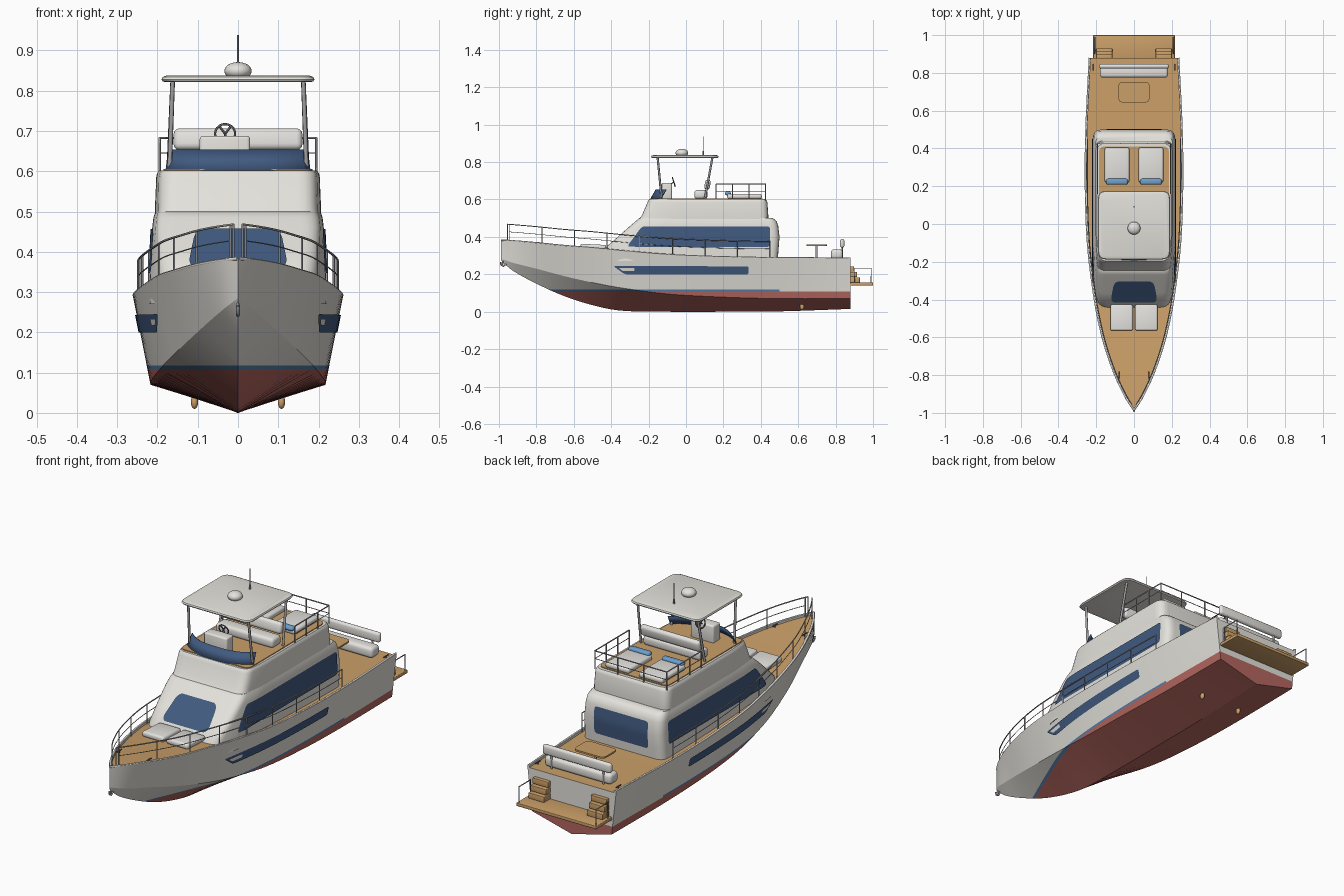
import bpy, bmesh, math
from mathutils import Vector
from mathutils.bvhtree import BVHTree

if "Cube" in bpy.data.objects:
    bpy.data.objects.remove(bpy.data.objects["Cube"])

COLOURS = {"white": (.78, .76, .71), "cushion": (.77, .76, .73), "teak": (.60, .35, .14),
           "glass": (.052, .102, .215), "red": (.46, .135, .115), "stripe_blue": (.09, .22, .43),
           "pillow_blue": (.15, .35, .62), "metal": (.13, .13, .15), "steel": (.38, .38, .40)}
MATS = {}
for key, c in COLOURS.items():
    MATS[key] = bpy.data.materials.new(key)
    MATS[key].diffuse_color = (*c, 1)


def finish(name, bm, mats, angle=35):
    me = bpy.data.meshes.new(name)
    bm.to_mesh(me)
    bm.free()
    for m in mats.split():
        me.materials.append(MATS[m])
    me.shade_smooth()
    me.set_sharp_from_angle(angle=math.radians(angle))
    ob = bpy.data.objects.new(name, me)
    bpy.context.collection.objects.link(ob)
    return ob


def box(name, xs, ys, zs, mat, bevel=0.0, tilt=0.0):
    bm = bmesh.new()
    bmesh.ops.create_cube(bm, size=1)
    for v in bm.verts:
        v.co = [v.co[i] * abs(r[1] - r[0]) for i, r in enumerate((xs, ys, zs))]
    if bevel:
        bmesh.ops.bevel(bm, geom=bm.edges[:], offset=bevel, segments=3, profile=.5, affect='EDGES')
    ob = finish(name, bm, mat, 50)
    ob.location = [(r[0] + r[1]) / 2 for r in (xs, ys, zs)]
    ob.rotation_euler.x = tilt
    return ob


def tubes(name, paths, r, mat="steel"):
    cu = bpy.data.curves.new(name, 'CURVE')
    cu.dimensions, cu.bevel_depth, cu.bevel_resolution, cu.use_fill_caps = '3D', r, 1, True
    for p in paths:
        s = cu.splines.new('POLY')
        s.points.add(len(p) - 1)
        for q, co in zip(s.points, p):
            q.co = (*co, 1)
    cu.materials.append(MATS[mat])
    ob = bpy.data.objects.new(name, cu)
    bpy.context.collection.objects.link(ob)
    bpy.ops.object.select_all(action='DESELECT')
    ob.select_set(True)
    bpy.context.view_layer.objects.active = ob
    bpy.ops.object.convert(target='MESH')
    return bpy.context.object


def sphere(name, loc, scale, mat):
    bm = bmesh.new()
    bmesh.ops.create_uvsphere(bm, u_segments=24, v_segments=12, radius=1)
    for v in bm.verts:
        v.co = [v.co[i] * scale[i] + loc[i] for i in range(3)]
    finish(name, bm, mat)


def loft(bm, rings):
    vs = [[bm.verts.new(p) for p in r] for r in rings]
    n, bands = len(rings[0]), []
    for a, b in zip(vs, vs[1:]):
        for i in range(n):
            bands.append((bm.faces.new((a[i], a[(i + 1) % n], b[(i + 1) % n], b[i])), i))
    bm.faces.new(vs[0])
    bm.faces.new(vs[-1])
    return bands


def rounded(corners, r, z, steps=5):
    """Outline with each corner replaced by a short curve."""
    out, pts = [], [Vector(c) for c in corners]
    for i, p in enumerate(pts):
        a, b = pts[i - 1] - p, pts[(i + 1) % len(pts)] - p
        s, e = p + a.normalized() * r, p + b.normalized() * r
        for k in range(steps + 1):
            t = k / steps
            q = s * (1 - t) ** 2 + p * 2 * t * (1 - t) + e * t * t
            out.append((q.x, q.y, z))
    return out


# Hull stations: y, keel z, chine x, chine z, sheer x, sheer z
ST = [(-.99, .275, 0, .285, 0, .385), (-.93, .222, .029, .263, .042, .381), (-.8, .15, .068, .23, .105, .37),
      (-.65, .083, .112, .19, .158, .355), (-.5, .035, .148, .156, .195, .343), (-.35, .006, .177, .128, .221, .328),
      (-.1, 0, .205, .095, .25, .307), (.2, 0, .217, .078, .261, .295), (.5, .002, .217, .07, .258, .29),
      (.88, .015, .215, .07, .24, .288)]


def station(y):
    i = max(k for k in range(len(ST) - 1) if ST[k][0] <= y + 1e-6)
    a, b = ST[i], ST[i + 1]
    p, n = ST[max(i - 1, 0)], ST[min(i + 2, len(ST) - 1)]
    h = b[0] - a[0]
    t = (y - a[0]) / h
    res = []
    for k in range(1, 6):
        m0 = (b[k] - p[k]) / (b[0] - p[0]) * h
        m1 = (n[k] - a[k]) / (n[0] - a[0]) * h
        res.append((2*t**3 - 3*t*t + 1)*a[k] + (t**3 - 2*t*t + t)*m0 + (3*t*t - 2*t**3)*b[k] + (t**3 - t*t)*m1)
    return res


def sheer(y, inset=0, up=0):
    s = station(y)
    return (max(s[3] - inset, 0), y, s[4] + up)


rings = []
for k in range(49):
    y = -.99 + 1.87 * (k / 48) ** 1.25
    kz, cx, cz, sx, sz = station(y)
    ix = max(sx - .012, 0)
    half = [(cx, cz), ((cx + sx) / 2, (cz + sz) / 2), (sx, sz), (ix, sz), (ix, sz - .01)]
    sec = [(0, kz)] + half + [(0, sz - .01)] + [(-x, z) for x, z in reversed(half)]
    rings.append([(x, y, z) for x, z in sec])
bm = bmesh.new()
for f, i in loft(bm, rings):
    f.material_index = 1 if i in (5, 6) else 0
bmesh.ops.remove_doubles(bm, verts=bm.verts, dist=1e-5)
for z in (.109, .118):
    bmesh.ops.bisect_plane(bm, geom=bm.verts[:] + bm.edges[:] + bm.faces[:], plane_co=(0, 0, z), plane_no=(0, 0, 1))
for f in bm.faces:
    c = f.calc_center_median()
    if c.z < .118:
        f.material_index = 2 if c.z < .109 else 3 if c.y < .5 else 0
bmesh.ops.recalc_face_normals(bm, faces=bm.faces)
hull = finish("hull", bm, "white teak red stripe_blue", 9)


# Deckhouse and flybridge base: z, front y, back y, half width, front half width
def house(name, levels, r):
    bm = bmesh.new()
    loft(bm, [rounded([(-wf, f), (wf, f), (w, f + .13), (w, b), (-w, b), (-w, f + .13)], r, z)
              for z, f, b, w, wf in levels])
    bmesh.ops.recalc_face_normals(bm, faces=bm.faces)
    return finish(name, bm, "white", 40)


cabin = house("cabin", [(.27, -.45, .49, .22, .182), (.335, -.44, .495, .219, .184), (.4, -.365, .5, .216, .195),
                        (.46, -.297, .493, .213, .2), (.485, -.268, .484, .21, .198), (.5, -.25, .465, .205, .194)], .045)
house("flybridge_base", [(.495, -.25, .44, .206, .194), (.515, -.236, .44, .206, .194), (.585, -.206, .435, .203, .193),
                         (.595, -.202, .432, .201, .191), (.602, -.196, .426, .196, .187)], .045)
bm = bmesh.new()
loft(bm, [rounded([(-.185, -.185), (.185, -.185), (.185, .41), (-.185, .41)], .03, z) for z in (.598, .606)])
bmesh.ops.recalc_face_normals(bm, faces=bm.faces)
finish("flybridge_floor", bm, "teak")


def plate(name, target, view, quad, r, mat="glass", lift=.004):
    """Thin plate with rounded corners laid on the target surface."""
    me = target.data
    tree = BVHTree.FromPolygons([v.co for v in me.vertices], [p.vertices[:] for p in me.polygons])
    d = Vector({"right": (-1, 0, 0), "left": (1, 0, 0), "front": (0, 1, 0), "back": (0, -1, 0)}[view])
    bl, br, tr, tl = [Vector(q) for q in quad]
    length, height = (br - bl).length, (tl.y - bl.y)
    bm, cols = bmesh.new(), []
    for i in range(37):
        u = (1 - math.cos(math.pi * i / 36)) / 2
        e = max(r - min(u, 1 - u) * length, 0)
        trim = (r - math.sqrt(max(r * r - e * e, 0))) / height
        col = []
        for j in range(9):
            v = trim + (1 - 2 * trim) * j / 8
            p = (bl.lerp(br, u)).lerp(tl.lerp(tr, u), v)
            o = Vector((0, p.x, p.y)) if d.x else Vector((p.x, 0, p.y))
            hit = tree.ray_cast(o - d * 2, d)
            col.append(bm.verts.new(hit[0] + hit[1].normalized() * lift))
        cols.append(col)
    for a, b in zip(cols, cols[1:]):
        for j in range(8):
            f = bm.faces.new((a[j], b[j], b[j + 1], a[j + 1]))
            f.normal_update()
            if f.normal.dot(d) > 0:
                f.normal_flip()
    finish(name, bm, mat)


for side in ("right", "left"):
    plate("cabin_window_" + side, cabin, side, [(-.315, .347), (.45, .347), (.45, .456), (-.235, .456)], .015)
    plate("hull_window_" + side, hull, side, [(-.325, .2), (.335, .2), (.335, .243), (-.39, .246)], .01)
    plate("hull_window_inset_" + side, hull, side, [(-.335, .218), (-.275, .218), (-.275, .235), (-.36, .235)],
          .005, "white", .0065)
plate("windshield", cabin, "front", [(-.125, .358), (.125, .358), (.105, .455), (-.105, .455)], .025)
plate("rear_window", cabin, "back", [(-.145, .325), (.145, .325), (.145, .455), (-.145, .455)], .015)

# Flybridge windscreen
bm = bmesh.new()
rows = []
for z, dy, k in ((.602, 0, 1), (.654, .03, .965)):
    rows.append([bm.verts.new((.18 * t / 12 * k, -.192 + .055 * abs(t / 12) ** 3 + dy, z)) for t in range(-12, 13)])
for i in range(24):
    bm.faces.new((rows[0][i], rows[0][i + 1], rows[1][i + 1], rows[1][i]))
ws = finish("flybridge_windscreen", bm, "glass")
ws.modifiers.new("thickness", 'SOLIDIFY').thickness = .005

# Flybridge furniture
box("helm_console", (-.095, .03), (-.13, -.075), (.6, .688), "white", .008)
ring = [(-.032 + .025 * math.cos(a * math.pi / 10), -.065 - .3 * .025 * math.sin(a * math.pi / 10),
         .693 + .024 * math.sin(a * math.pi / 10)) for a in range(21)]
hub = (-.032, -.065, .693)
tubes("steering_wheel", [ring, [hub, (-.032, -.085, .68)]] + [[hub, ring[i]] for i in (3, 7, 15)], .003, "metal")
box("helm_seat", (-.155, .155), (.045, .115), (.604, .65), "cushion", .014)
box("helm_backrest", (-.16, .16), (.1, .13), (.652, .707), "cushion", .0145, -.2)
for s, n in ((1, "right"), (-1, "left")):
    box("sun_lounger_" + n, (s * .025, s * .155), (.22, .405), (.604, .63), "cushion", .01)
    box("lounger_pillow_" + n, (s * .033, s * .147), (.208, .24), (.622, .643), "pillow_blue", .01)
    box("bow_sunpad_" + n, (s * .006, s * .125), (-.565, -.427), (.333, .36), "cushion", .01, -.05)
    tubes("hardtop_posts_" + n, [[(s * .17, -.13, .6), (s * .162, -.152, .828)],
                                 [(s * .172, .1, .6), (s * .162, .142, .828)]], .006)
    # Bow and side rails
    ys = [-.945 + 1.395 * i / 40 for i in range(41)]
    top = [sheer(y, .014, .085) for y in ys]
    paths = [[(s * .011, -.955, .468)] + [(s * x, y, z) for x, y, z in top] + [(s * .246, .45, .285)]]
    for i in range(0, 41, 5):
        x, y, z = top[i]
        paths.append([(s * x, y, z - .095), (s * x, y, z)])
    paths.append([(s * .011, -.955, .375), (s * .011, -.955, .468)])
    tubes("deck_rail_" + n, paths, .0028)
    tubes("deck_mid_rail_" + n, [[(s * x, y, z) for x, y, z in [sheer(y, .014, .045) for y in ys]]], .0016)
    # Rub rail along the sheer
    tubes("gunwale_" + n, [[(s * x, y, z) for x, y, z in
                            [sheer(-.985 + 1.865 * i / 60, .005, -.002) for i in range(61)]]], .005, "white")
    # Stern steps, platform rail, cleats and propellers
    for k in range(3):
        box(f"stern_step_{n}_{k}", (s * .115, s * .2), (.875, .93 - .016 * k), (.155 + .03 * k, .183 + .03 * k), "teak", .003)
    x = s * .208
    tubes("platform_rail_" + n, [[(x, .9, .155), (x, .9, .232), (x, .99, .232), (x, .99, .155)]], .003)
    for y in (-.8, .83):
        cx = s * (station(y)[3] - .025)
        z = station(y)[4]
        tubes(f"cleat_{n}_{y}", [[(cx, y - .018, z), (cx, y + .018, z)], [(cx, y, z - .012), (cx, y, z)]], .003, "metal")
    sphere("propeller_" + n, (s * .108, .62, .027), (.009, .012, .017), "teak")

# Flybridge rail around the stern
w, f, b = .194, .16, .425
paths = [[(-w, f, z), (-w, b, z), (w, b, z), (w, f, z)] for z in (.645, .683)]
posts = [(s * w, f + (b - f) * i / 3) for s in (-1, 1) for i in range(4)] + [(-.07, b), (.07, b)]
tubes("flybridge_rail", paths[1:] + [[(x, y, .595), (x, y, .683)] for x, y in posts], .003)
tubes("flybridge_mid_rail", paths[:1], .0018)

# Hardtop, radar dome and antenna
bm = bmesh.new()
loft(bm, [rounded([(-.19 + e, -.187 + e), (.19 - e, -.187 + e), (.19 - e, .175 - e), (-.19 + e, .175 - e)], .04, z)
          for e, z in ((.012, .821), (.003, .823), (0, .828), (.003, .834), (.014, .838))])
bmesh.ops.recalc_face_normals(bm, faces=bm.faces)
finish("hardtop", bm, "white")
sphere("radar_dome", (0, -.022, .849), (.034, .034, .022), "white")
tubes("antenna", [[(0, .092, .836), (0, .092, .938)]], .0022)
tubes("antenna_base", [[(0, .092, .836), (0, .092, .86)]], .004)

# Cockpit table, bench and swim platform
bm = bmesh.new()
loft(bm, [rounded([(-.082, .643), (.082, .643), (.082, .753), (-.082, .753)], .025, z) for z in (.352, .36)])
bmesh.ops.recalc_face_normals(bm, faces=bm.faces)
finish("cockpit_table", bm, "teak")
tubes("table_leg", [[(0, .698, .278), (0, .698, .352)]], .007)
box("bench_seat", (-.18, .18), (.775, .838), (.282, .333), "cushion", .015)
box("bench_backrest", (-.185, .185), (.823, .847), (.342, .39), "cushion", .0115)
tubes("backrest_supports", [[(x, .835, .28), (x, .835, .36)] for x in (-.14, .14)], .005)
box("swim_platform", (-.216, .216), (.868, 1.0), (.14, .156), "teak", .003)

# Anchor at the stem
tubes("anchor", [[(0, -.972, .3), (0, -.982, .25)],
                 [(0, -.992, .265), (0, -.988, .25), (0, -.976, .243), (0, -.962, .255)]], .005)

for m in bpy.data.materials:
    if m.users and not m.is_grease_pencil:
        m.use_nodes = True
        m.node_tree.nodes["Principled BSDF"].inputs["Base Color"].default_value = m.diffuse_color
